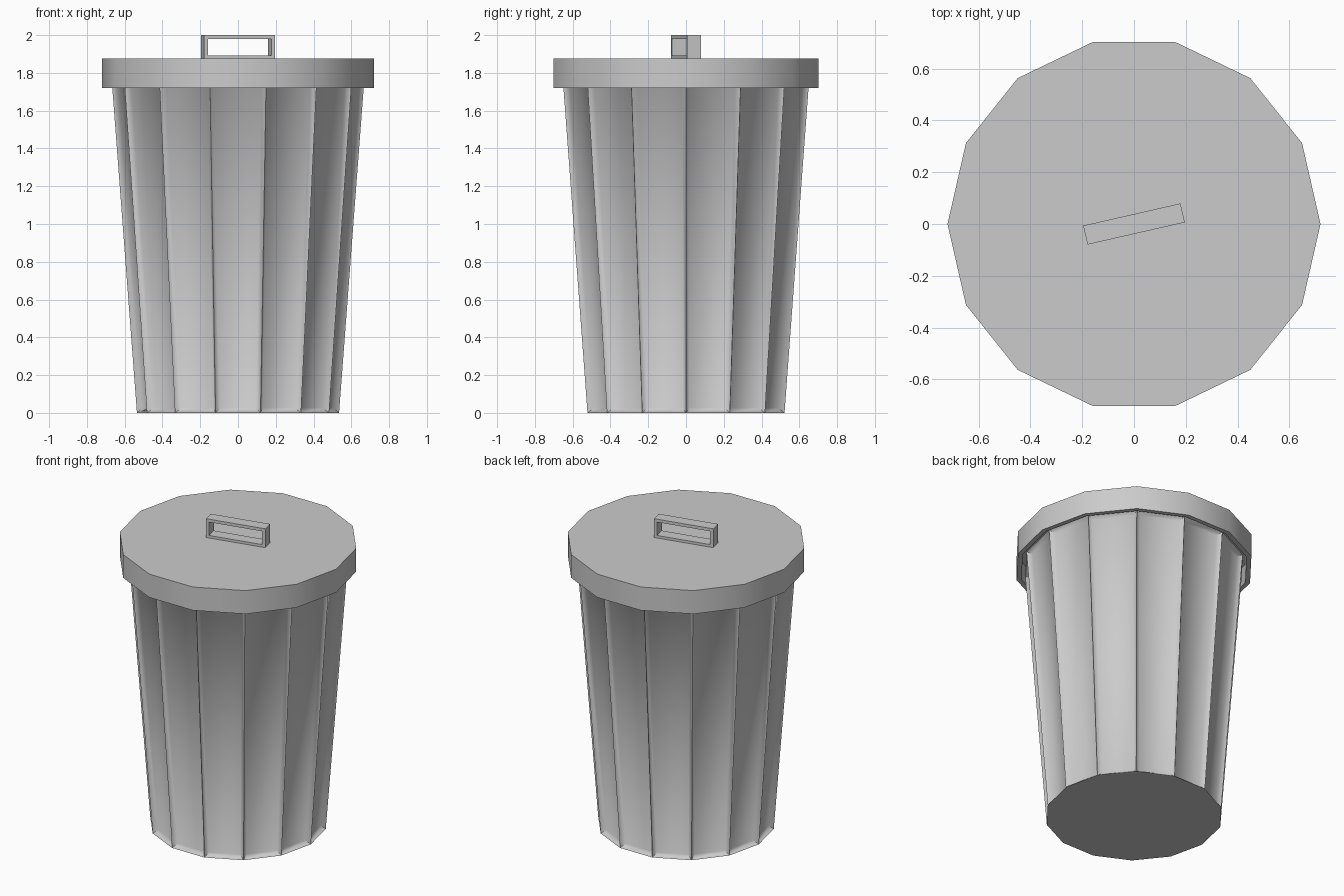
import bpy, bmesh
from math import cos, sin, pi, radians

if "Cube" in bpy.data.objects:
    bpy.data.objects.remove(bpy.data.objects["Cube"])

N = 14  # sides of can and lid


def ring(bm, r, z):
    return [bm.verts.new((r * cos(2 * pi * i / N), r * sin(2 * pi * i / N), z))
            for i in range(N)]


def lathe(bm, profile):
    """Skin (radius, z) rings, closing both ends; returns the side faces."""
    rings = [ring(bm, r, z) for r, z in profile]
    sides = []
    for a, b in zip(rings, rings[1:]):
        for i in range(N):
            j = (i + 1) % N
            sides.append(bm.faces.new((a[i], a[j], b[j], b[i])))
    bm.faces.new(rings[0][::-1])
    bm.faces.new(rings[-1])
    return sides


def finish(bm, name, smooth_angle=None):
    bmesh.ops.recalc_face_normals(bm, faces=bm.faces[:])
    me = bpy.data.meshes.new(name)
    bm.to_mesh(me)
    bm.free()
    ob = bpy.data.objects.new(name, me)
    bpy.context.collection.objects.link(ob)
    if smooth_angle:
        bpy.ops.object.select_all(action='DESELECT')
        ob.select_set(True)
        bpy.context.view_layer.objects.active = ob
        bpy.ops.object.shade_smooth_by_angle(angle=radians(smooth_angle))
    return ob


# Tapered can with a recessed panel between each pair of ribs
bm = bmesh.new()
panels = lathe(bm, [(0.535, 0.0), (0.667, 1.74)])
bmesh.ops.inset_individual(bm, faces=panels, thickness=0.024, depth=0)
bmesh.ops.inset_individual(bm, faces=panels, thickness=0.034, depth=-0.027)
finish(bm, "can_body", 60)

# Hollow lid: underside, inner wall, rim, outer wall, top
bm = bmesh.new()
lathe(bm, [(0.69, 1.845), (0.69, 1.72), (0.72, 1.72), (0.72, 1.875)])
finish(bm, "lid", 30)

# Handle: rectangular loop, turned half a lid side
bm = bmesh.new()
L, W, Z0, Z1, T = 0.385, 0.075, 1.872, 2.0, 0.02
loops = []
for y in (-W / 2, W / 2):
    for t in (0, T):
        x = L / 2 - t
        loops.append([bm.verts.new((px, y, pz)) for px, pz in
                      ((-x, Z0 + t), (x, Z0 + t), (x, Z1 - t), (-x, Z1 - t))])
fo, fi, bo, bi = loops
for a, b in ((fo, fi), (fi, bi), (bi, bo), (bo, fo)):
    for i in range(4):
        j = (i + 1) % 4
        bm.faces.new((a[i], a[j], b[j], b[i]))
handle = finish(bm, "lid_handle")
handle.rotation_euler.z = pi / N
